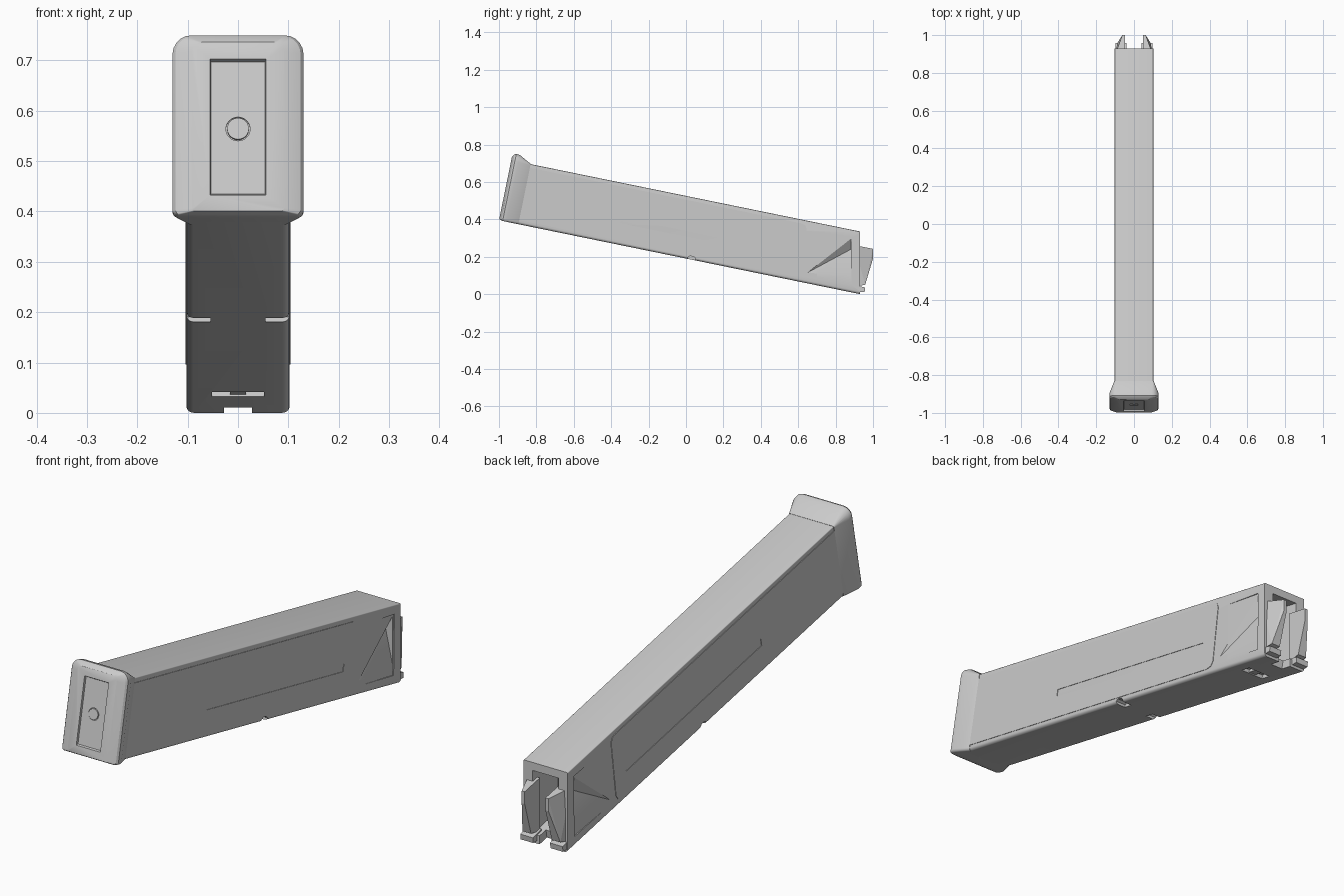
import bpy, bmesh, math
from mathutils import Matrix, Vector

if "Cube" in bpy.data.objects:
    bpy.data.objects.remove(bpy.data.objects["Cube"])

# Tilted working frame: x across, u along the body, v upward
TILT = math.radians(11.56)
FRAME = Matrix.Translation((0, -1, 0.395)) @ Matrix.Rotation(-TILT, 4, 'X')


def finish(name, bm, smooth=True):
    bmesh.ops.recalc_face_normals(bm, faces=bm.faces)
    mesh = bpy.data.meshes.new(name)
    bm.to_mesh(mesh)
    bm.free()
    ob = bpy.data.objects.new(name, mesh)
    bpy.context.collection.objects.link(ob)
    if smooth:
        shade(ob)
    return ob


def activate(ob):
    bpy.ops.object.select_all(action='DESELECT')
    ob.select_set(True)
    bpy.context.view_layer.objects.active = ob


def shade(ob):
    activate(ob)
    bpy.ops.object.shade_smooth_by_angle(angle=math.radians(30))


def section(u, hw, v0, v1, rb, rt, shear=0.0, n=5):
    """Rounded rectangle across the body, lower radius rb and upper radius rt."""
    pts = []
    for sx, v, sv, r, a0 in ((1, v0, 1, rb, 270), (1, v1, -1, rt, 0),
                             (-1, v1, -1, rt, 90), (-1, v0, 1, rb, 180)):
        for i in range(n + 1):
            a = math.radians(a0 + 90 * i / n)
            x = sx * (hw - r) + r * math.cos(a)
            h = v + sv * r + r * math.sin(a)
            pts.append(FRAME @ Vector((x, u - shear * h, h)))
    return pts


def loft(name, sections):
    bm = bmesh.new()
    rings = [[bm.verts.new(p) for p in s] for s in sections]
    for a, b in zip(rings, rings[1:]):
        for i in range(len(a)):
            j = (i + 1) % len(a)
            bm.faces.new((a[i], a[j], b[j], b[i]))
    bm.faces.new(rings[0])
    bm.faces.new(rings[-1])
    return finish(name, bm)


def hull(name, pts, local=True):
    bm = bmesh.new()
    for p in pts:
        bm.verts.new(FRAME @ Vector(p) if local else Vector(p))
    bmesh.ops.convex_hull(bm, input=bm.verts)
    bmesh.ops.dissolve_limit(bm, angle_limit=0.01, verts=bm.verts, edges=bm.edges)
    return finish(name, bm, False)


def box(name, x0, x1, u0, u1, v0, v1):
    return hull(name, [(x, u, v) for x in (x0, x1) for u in (u0, u1) for v in (v0, v1)])


def side_prism(name, outline, x0, x1):
    return hull(name, [(x, u, v) for x in (x0, x1) for u, v in outline])


def disc(name, radius, u0, u1, v, n=32):
    return hull(name, [(radius * math.cos(2 * math.pi * i / n), u,
                        v + radius * math.sin(2 * math.pi * i / n))
                       for i in range(n) for u in (u0, u1)])


def cut(ob, cutters):
    for c in cutters:
        c.hide_render = True
        mod = ob.modifiers.new("cut", 'BOOLEAN')
        mod.operation, mod.solver, mod.object = 'DIFFERENCE', 'EXACT', c
        activate(ob)
        bpy.ops.object.modifier_apply(modifier=mod.name)
        bpy.data.objects.remove(c)
    shade(ob)


# Long hollow body with an upright open end
body = loft("body", [section(0.08, 0.1025, 0, 0.328, 0.014, 0.004),
                     section(1.97, 0.1025, 0, 0.328, 0.014, 0.004, 0.2045)])
cutters = [box("cavity", -0.06, 0.06, 1.6, 2.1, 0.035, 0.295),
           box("end_notch", -0.028, 0.028, 1.92, 2.1, -0.02, 0.08),
           box("bottom_slot", -0.052, 0.052, 1.765, 1.81, -0.02, 0.015)]
for s in (1, -1):
    # Edge notch, shallow side window and deep triangular scoop
    cutters.append(side_prism("edge_notch", [(1.03, -0.02), (1.07, -0.02), (1.07, 0.01),
                                             (1.06, 0.018), (1.04, 0.018), (1.03, 0.01)],
                              s * 0.055, s * 0.13))
    cutters.append(hull("window", [(s * x, y, z) for y, z, d in
                                   ((0.70, 0.335, 0.102), (0.89, 0.305, 0.098),
                                    (0.885, 0.05, 0.098), (0.70, 0.085, 0.102))
                                   for x in (d, 0.12)], False))
    cutters.append(hull("scoop", [(s * x, y, z) for x, y, z in
                                  ((0.103, 0.65, 0.115), (0.12, 0.65, 0.115),
                                   (0.103, 0.882, 0.305), (0.12, 0.882, 0.305),
                                   (0.103, 0.882, 0.08), (0.12, 0.882, 0.08),
                                   (0.067, 0.882, 0.24))], False))
cut(body, cutters)

# Catch inside the bottom slot and sloped insert inside the open end
box("slot_catch", -0.016, 0.016, 1.765, 1.81, 0.004, 0.02)
side_prism("inner_insert", [(1.59, 0.03), (1.82, 0.03), (1.74, 0.297), (1.59, 0.297)],
           -0.05, 0.05)

for s, side in ((1, "right"), (-1, "left")):
    # Slightly raised side panel with a long groove
    panel = side_prism("side_panel_" + side,
                       [(0.10, 0.022), (1.60, 0.022), (1.625, 0.03), (1.635, 0.05),
                        (1.62, 0.285), (1.61, 0.302), (1.59, 0.308), (0.10, 0.308)],
                       s * 0.09, s * 0.1045)
    cut(panel, [side_prism("groove", [(0.637, 0.114), (1.556, 0.114),
                                      (1.556, 0.145), (0.637, 0.145)],
                           s * 0.1, s * 0.12)])
    # Inward leaning lip at the open end
    hull("end_lip_" + side,
         [(s * x, y, z) for y, z, outer in
          ((0.90, 0.262, 0.098), (1.0, 0.242, 0.062), (1.0, 0.19, 0.062),
           (0.958, 0.05, 0.088), (0.90, 0.04, 0.098)) for x in (0.048, outer)], False)
    # Small foot under each lip
    hull("end_foot_" + side,
         [(s * x, y, z) for y, z in ((0.90, 0.012), (0.955, 0.012), (0.958, 0.035), (0.90, 0.05))
          for x in (0.04, 0.098)], False)

# Flared base cap with a recessed panel and round button
cap = loft("base_cap", [section(0.0, 0.092, 0.006, 0.348, 0.006, 0.02),
                        section(0.012, 0.124, 0.001, 0.362, 0.010, 0.034),
                        section(0.020, 0.130, 0, 0.366, 0.012, 0.038),
                        section(0.040, 0.130, 0, 0.364, 0.012, 0.038),
                        section(0.106, 0.1045, 0, 0.329, 0.012, 0.006)])
cut(cap, [hull("cap_recess", [(x * k, u, 0.176 + h * k) for x in (-0.054, 0.054)
                              for h in (-0.134, 0.134) for k, u in ((1, 0.009), (1.06, -0.01))]),
          disc("button_ring", 0.024, -0.01, 0.014, 0.174)])
disc("cap_button", 0.0215, 0.006, 0.02, 0.174)
